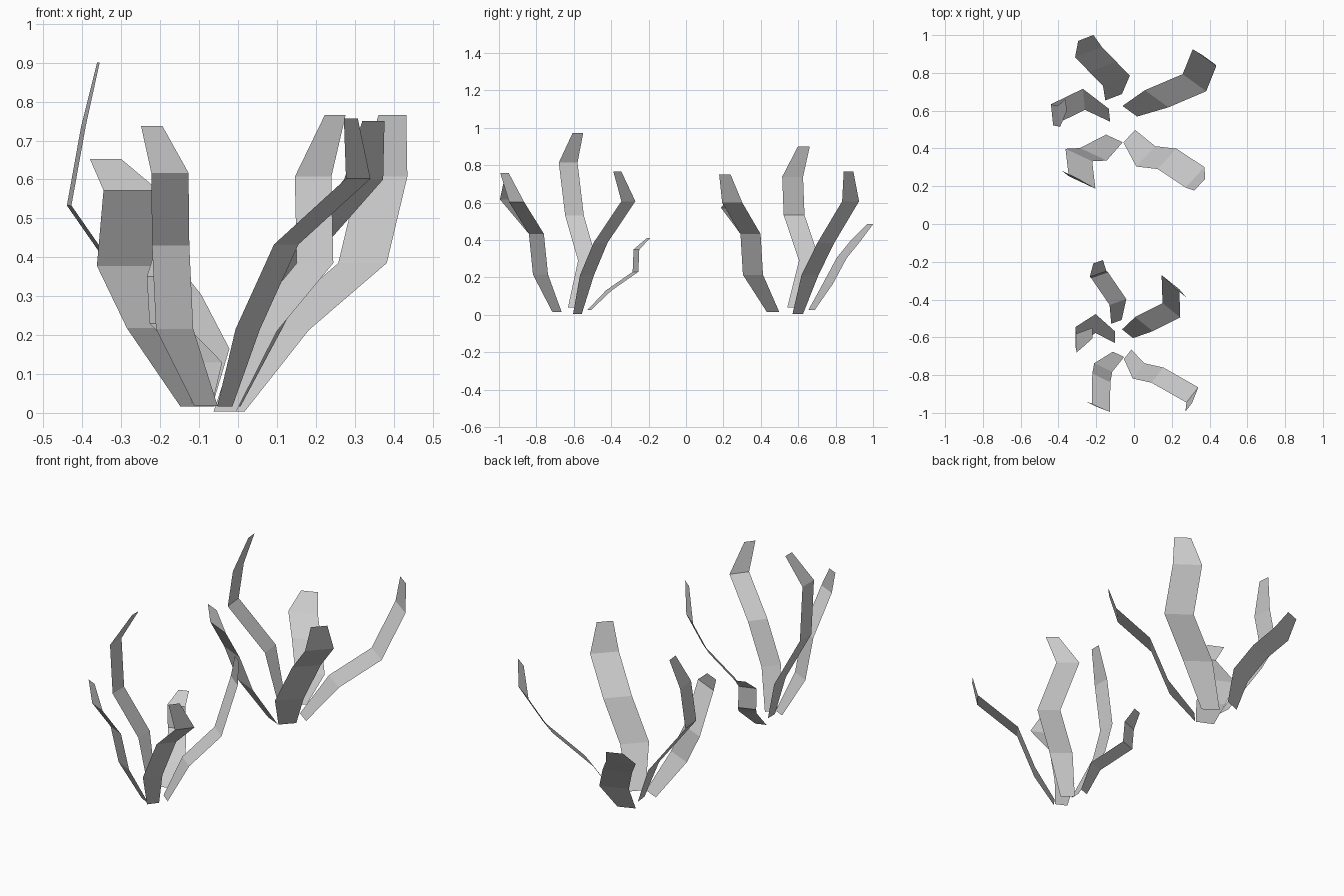
import bpy, bmesh
from math import radians, cos, sin
from mathutils import Vector

# Relative width of a blade from base to tip
TAPER = (0.62, 1.0, 1.0, 1.0, 0.57)


def blade(name, angle, width, path):
    """Flat kinked leaf: a centre line widened along one horizontal direction."""
    across = Vector((cos(radians(angle)), sin(radians(angle)), 0))
    bm = bmesh.new()
    rows = []
    for p, t in zip(path, TAPER):
        half = across * (width * t / 2)
        rows.append((bm.verts.new(Vector(p) - half), bm.verts.new(Vector(p) + half)))
    for (a, b), (c, d) in zip(rows, rows[1:]):
        bm.faces.new((a, b, d, c))
    mesh = bpy.data.meshes.new(name)
    bm.to_mesh(mesh)
    bm.free()
    obj = bpy.data.objects.new(name, mesh)
    bpy.context.collection.objects.link(obj)


# Back plant, five leaves
blade("back_plant_right_rear_leaf", -36, 0.154,
      [(-.022, .597, .003), (.12, .663, .213), (.32, .748, .385), (.373, .88, .607), (.397, .869, .766)])
blade("back_plant_right_front_leaf", 47, 0.147,
      [(-.025, .465, .016), (.062, .358, .214), (.175, .345, .432), (.323, .247, .6), (.348, .208, .75)])
blade("back_plant_left_front_leaf", -25, 0.156,
      [(-.104, .453, .016), (-.215, .369, .218), (-.292, .365, .378), (-.275, .22, .572), (-.34, .262, .652)])
blade("back_plant_left_leaf", 96, 0.112,
      [(-.13, .576, .04), (-.265, .66, .29), (-.434, .578, .533), (-.397, .57, .738), (-.359, .63, .9)])
blade("back_plant_rear_leaf", 21, 0.152,
      [(-.108, .671, .025), (-.093, .758, .165), (-.165, .832, .303), (-.241, .91, .4), (-.255, .985, .485)])

# Front plant, five leaves
blade("front_plant_right_rear_leaf", -38.5, 0.12,
      [(-.034, -.581, .003), (.053, -.53, .21), (.198, -.457, .385), (.193, -.308, .607), (.25, -.367, .766)])
blade("front_plant_right_front_leaf", 52, 0.102,
      [(-.034, -.69, .016), (.025, -.778, .215), (.124, -.8, .433), (.309, -.905, .602), (.29, -.97, .757)])
blade("front_plant_left_front_leaf", -25.5, 0.106,
      [(-.082, -.69, .018), (-.163, -.76, .216), (-.173, -.815, .43), (-.175, -.972, .617), (-.222, -.956, .738)])
blade("front_plant_left_leaf", 90, 0.1,
      [(-.1, -.6, .04), (-.203, -.527, .29), (-.311, -.596, .53), (-.303, -.63, .813), (-.22, -.578, .972)])
blade("front_plant_rear_leaf", 19, 0.094,
      [(-.093, -.518, .025), (-.085, -.413, .13), (-.183, -.27, .23), (-.19, -.265, .35), (-.19, -.2, .41)])
